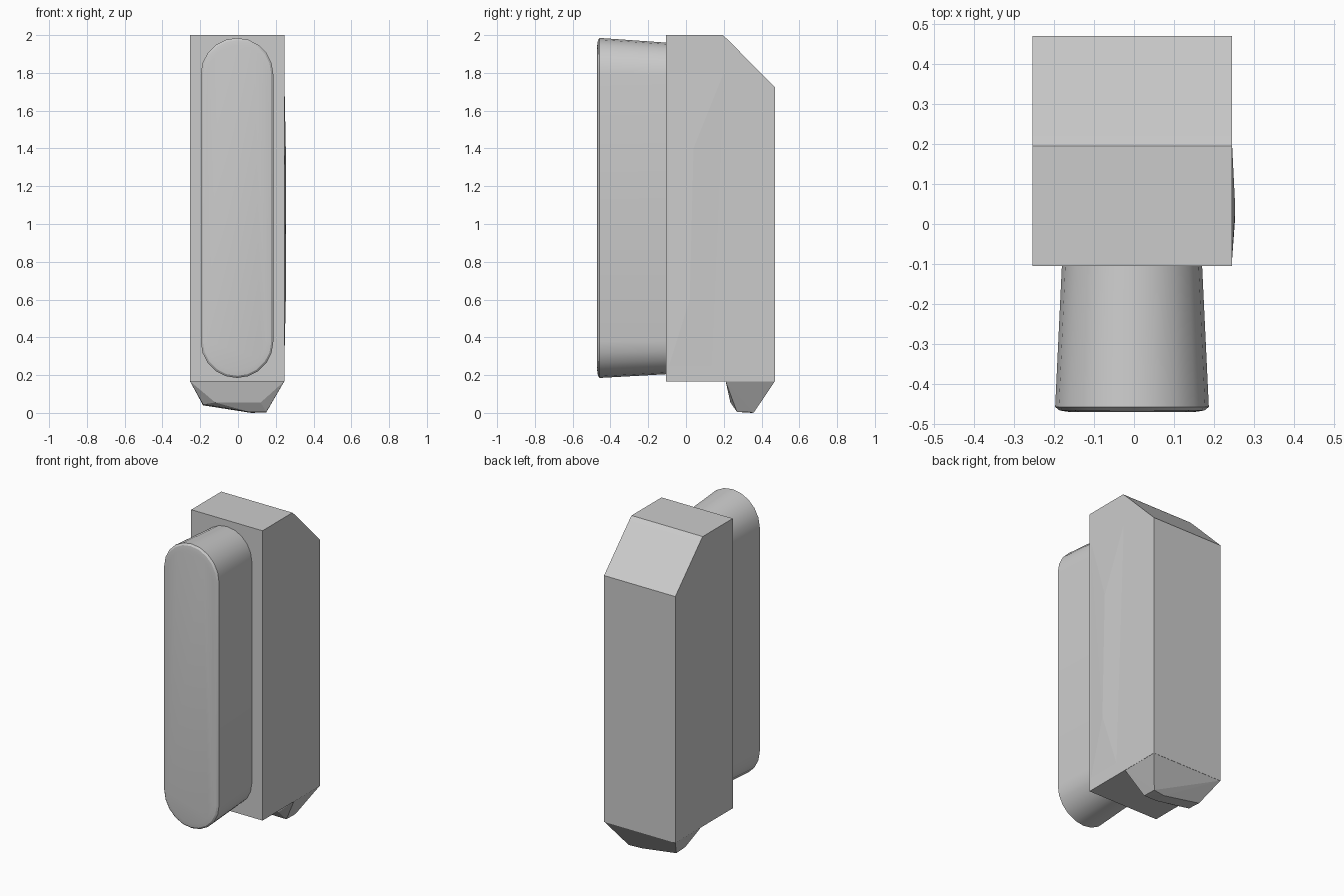
import bpy, bmesh, math

if "Cube" in bpy.data.objects:
    bpy.data.objects.remove(bpy.data.objects["Cube"])


def add_object(name, bm):
    bmesh.ops.recalc_face_normals(bm, faces=bm.faces)
    mesh = bpy.data.meshes.new(name)
    bm.to_mesh(mesh)
    bm.free()
    obj = bpy.data.objects.new(name, mesh)
    bpy.context.collection.objects.link(obj)
    return obj


def loft(name, rings):
    # Join rings of equal length and cap both ends
    bm = bmesh.new()
    rows = [[bm.verts.new(p) for p in ring] for ring in rings]
    for a, b in zip(rows, rows[1:]):
        for i in range(len(a)):
            j = (i + 1) % len(a)
            bm.faces.new((a[i], a[j], b[j], b[i]))
    bm.faces.new(rows[0])
    bm.faces.new(rows[-1])
    return add_object(name, bm)


def hull(name, points):
    bm = bmesh.new()
    for p in points:
        bm.verts.new(p)
    res = bmesh.ops.convex_hull(bm, input=bm.verts[:])
    loose = [v for v in bm.verts if not v.link_faces]
    bmesh.ops.delete(bm, geom=loose, context='VERTS')
    return add_object(name, bm)


def stadium(y, half_w, z0, z1, steps=10):
    # Upright capsule outline in the xz plane
    cx, pts = -0.005, []
    for centre, start in ((z1 - half_w, 0), (z0 + half_w, math.pi)):
        for i in range(steps + 1):
            a = start + math.pi * i / steps
            pts.append((cx + half_w * math.cos(a), y, centre + half_w * math.sin(a)))
    return pts


# Main block with sloped upper back edge
X0, X1 = -0.254, 0.245
profile = [(-0.105, 0.165), (0.47, 0.165), (0.47, 1.725),
           (0.22, 1.977), (0.195, 2.0), (-0.105, 2.0)]
loft("body", [[(x, y, z) for y, z in profile] for x in (X0, X1)])

# Flared capsule pad on the front, with a bevelled rim
button = loft("front_pad", [stadium(-0.10, 0.175, 0.205, 1.96),
                            stadium(-0.457, 0.192, 0.185, 1.985),
                            stadium(-0.466, 0.181, 0.196, 1.974),
                            stadium(-0.47, 0.155, 0.222, 1.948)])
bpy.context.view_layer.objects.active = button
button.select_set(True)
bpy.ops.object.shade_smooth_by_angle(angle=math.radians(20))

# Tapered foot below the rear of the block
hull("foot", [(x, y, 0.167) for x in (X0, X1) for y in (0.21, 0.47)] +
     [(0.15, 0.27, 0.005), (0.15, 0.36, 0.003), (0.06, 0.27, 0.005), (0.07, 0.35, 0.0),
      (-0.185, 0.36, 0.04), (-0.185, 0.27, 0.045), (-0.12, 0.235, 0.055), (0.12, 0.235, 0.055)])

# Very shallow bulge on the right side
hull("side_bulge", [(0.244, y, z) for y, z in
                    ((-0.105, 0.2), (-0.105, 1.85), (0.22, 1.85), (0.15, 0.2))] +
     [(0.253, 0.02, 0.6), (0.253, 0.04, 1.4)])
